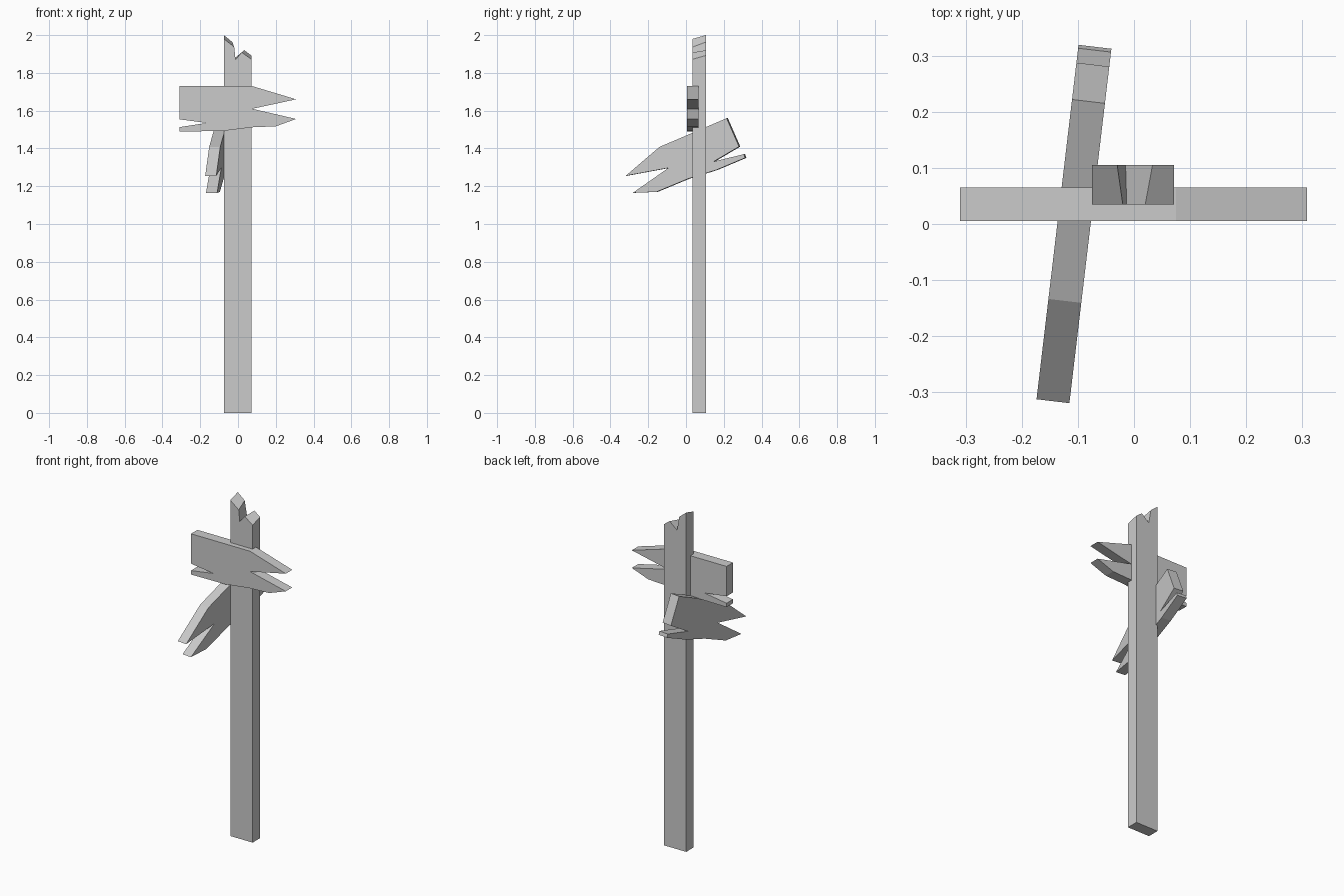
import bpy
from mathutils import Vector

if "Cube" in bpy.data.objects:
    bpy.data.objects.remove(bpy.data.objects["Cube"])


def loft(name, near, far):
    """Solid between two matching outlines of 3D points."""
    n = len(near)
    faces = [list(range(n)), list(range(2 * n - 1, n - 1, -1))]
    faces += [[i, i + n, (i + 1) % n + n, (i + 1) % n] for i in range(n)]
    mesh = bpy.data.meshes.new(name)
    mesh.from_pydata(near + far, [], faces)
    # outward normals
    import bmesh
    bm = bmesh.new()
    bm.from_mesh(mesh)
    bmesh.ops.recalc_face_normals(bm, faces=bm.faces)
    bm.to_mesh(mesh)
    bm.free()
    obj = bpy.data.objects.new(name, mesh)
    bpy.context.collection.objects.link(obj)
    return obj


def plank(name, outline, origin, along, thickness):
    """Board cut from an (along, z) outline, thickened sideways."""
    d = Vector((along[0], along[1], 0)).normalized()
    side = Vector((-d.y, d.x, 0)) * thickness / 2
    pts = [Vector(origin) + d * s + Vector((0, 0, z)) for s, z in outline]
    return loft(name, [p - side for p in pts], [p + side for p in pts])


# Post with a splintered top, slanting up towards the back
front_top = [(0.071, 1.872), (0.02, 1.908), (-0.013, 1.87), (-0.02, 1.937), (-0.075, 1.98)]
back_top = [(0.071, 1.892), (0.033, 1.92), (-0.015, 1.88), (-0.03, 1.963), (-0.075, 2.0)]
base = [(-0.075, 0), (0.071, 0)]
loft("post",
     [Vector((x, 0.035, z)) for x, z in base + front_top],
     [Vector((x, 0.105, z)) for x, z in base + back_top])

# Upper board, pointing right
plank("upper_board",
      [(-0.31, 1.73), (0.075, 1.73), (0.308, 1.66), (0.075, 1.61),
       (0.308, 1.556), (0.2, 1.517), (0.075, 1.512), (-0.085, 1.492),
       (-0.31, 1.49), (-0.31, 1.513), (-0.165, 1.535), (-0.31, 1.554)],
      (0, 0.035, 0), (1, 0), 0.06)

# Lower board, tilted and pointing forward along the post's left side
plank("lower_board",
      [(0.22, 1.56), (0.286, 1.41), (0.15, 1.33), (0.312, 1.37),
       (0.318, 1.35), (0.165, 1.286), (0.016, 1.24), (-0.154, 1.17),
       (-0.28, 1.165), (-0.09, 1.297), (-0.318, 1.255), (-0.138, 1.408)],
      (-0.107, 0, 0), (0.075, 0.633), 0.059)
